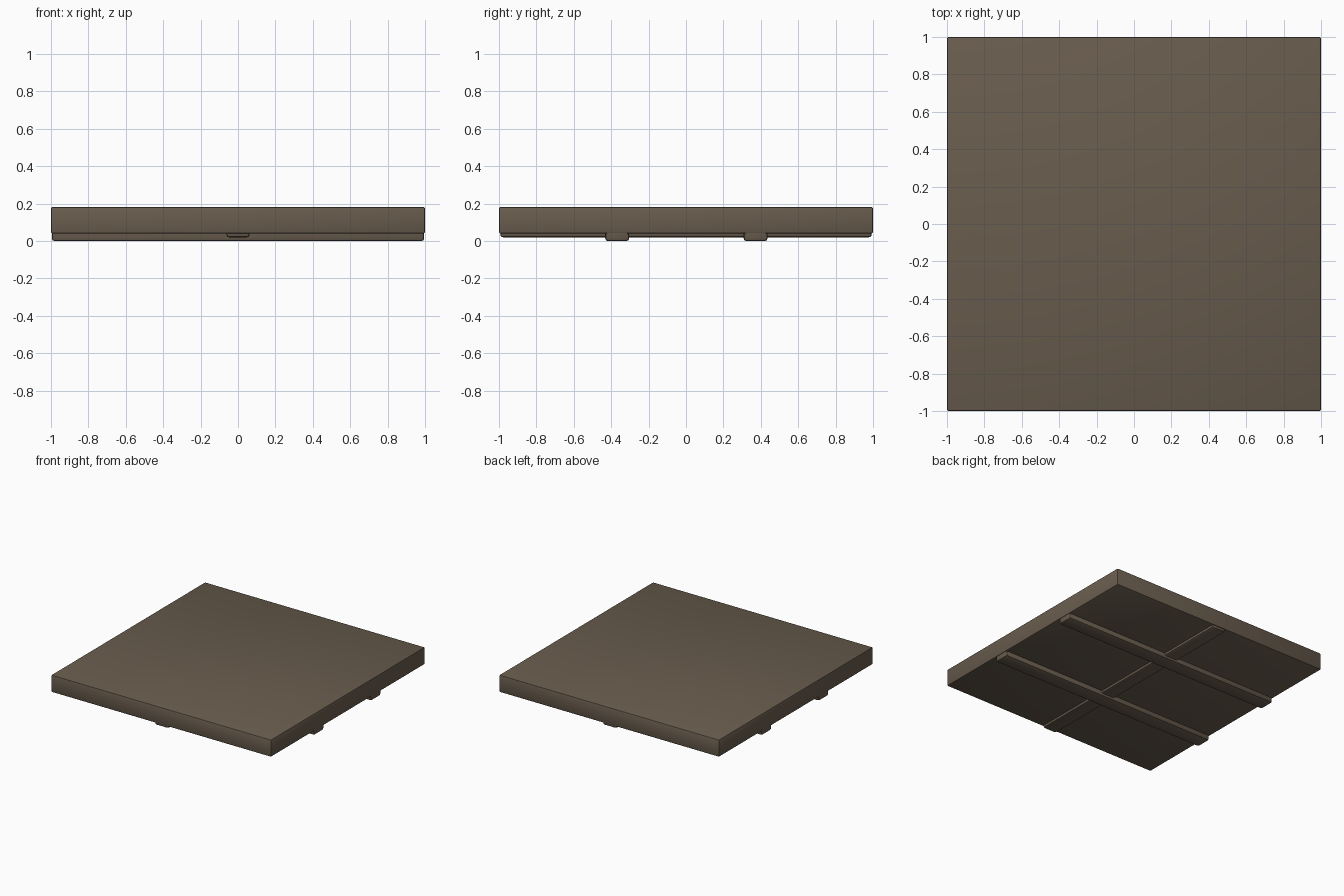
import bpy

if "Cube" in bpy.data.objects:
    bpy.data.objects.remove(bpy.data.objects["Cube"])

wood = bpy.data.materials.new("weathered brown wood")
wood.diffuse_color = (0.14, 0.107, 0.075, 1)
wood.use_nodes = True
wood.node_tree.nodes["Principled BSDF"].inputs["Base Color"].default_value = wood.diffuse_color


def block(name, lo, hi, bevel):
    """Box between two corners with softly rounded edges."""
    bpy.ops.mesh.primitive_cube_add(size=1, location=[(a + b) / 2 for a, b in zip(lo, hi)])
    ob = bpy.context.object
    ob.name = name
    ob.scale = [b - a for a, b in zip(lo, hi)]
    bpy.ops.object.transform_apply(location=False, rotation=False, scale=True)
    mod = ob.modifiers.new("rounded edges", 'BEVEL')
    mod.width = bevel
    mod.segments = 2
    mod.limit_method = 'NONE'
    bpy.ops.object.modifier_apply(modifier=mod.name)
    bpy.ops.object.shade_smooth_by_angle(angle=0.6)
    ob.data.materials.append(wood)
    return ob


# Main slab
block("floor_slab", (-1, -1, 0.04), (1, 1, 0.182), 0.01)

# Two deep joists running left to right
for side, y in (("front", -0.368), ("back", 0.372)):
    block(side + "_joist", (-0.995, y - 0.064, 0), (0.995, y + 0.064, 0.1), 0.014)

# Shallower cross beam running front to back
block("cross_beam", (-0.062, -0.993, 0.02), (0.062, 0.993, 0.1), 0.014)
